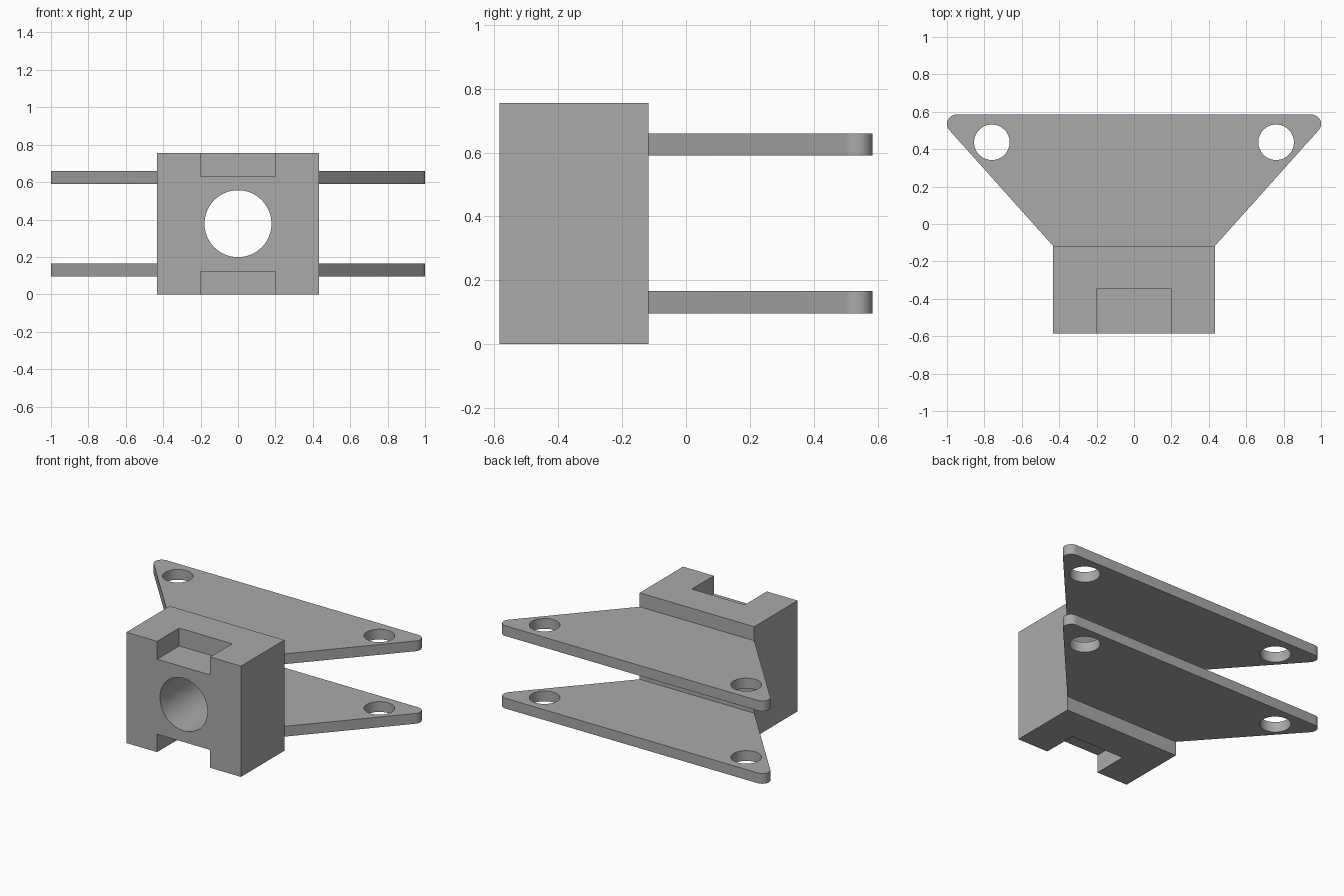
import bpy, bmesh, math
from mathutils import Matrix, Vector

if "Cube" in bpy.data.objects:
    bpy.data.objects.remove(bpy.data.objects["Cube"])

grey = bpy.data.materials.new("plain grey")
grey.use_nodes = True
colour = (0.4, 0.4, 0.4, 1)
grey.diffuse_color = colour
grey.node_tree.nodes["Principled BSDF"].inputs["Base Color"].default_value = colour


def make_object(name, bm):
    bmesh.ops.recalc_face_normals(bm, faces=bm.faces)
    mesh = bpy.data.meshes.new(name)
    bm.to_mesh(mesh)
    bm.free()
    mesh.materials.append(grey)
    obj = bpy.data.objects.new(name, mesh)
    bpy.context.collection.objects.link(obj)
    return obj


def box(name, low, high):
    low, high = Vector(low), Vector(high)
    bm = bmesh.new()
    bmesh.ops.create_cube(bm, size=1, matrix=Matrix.Translation((low + high) / 2)
                          @ Matrix.Diagonal((*(high - low), 1)))
    return make_object(name, bm)


def cylinder(name, centre, radius, depth, turn=0):
    bm = bmesh.new()
    bmesh.ops.create_cone(bm, cap_ends=True, segments=64, radius1=radius, radius2=radius,
                          depth=depth, matrix=Matrix.Translation(centre)
                          @ Matrix.Rotation(turn, 4, "X"))
    return make_object(name, bm)


def cut(target, cutters):
    bpy.context.view_layer.objects.active = target
    for cutter in cutters:
        cutter.hide_render = True
        mod = target.modifiers.new("cut", "BOOLEAN")
        mod.object, mod.operation, mod.solver = cutter, "DIFFERENCE", "EXACT"
        bpy.ops.object.modifier_apply(modifier=mod.name)
        bpy.data.objects.remove(cutter)


def smooth(obj):
    bpy.ops.object.select_all(action="DESELECT")
    obj.select_set(True)
    bpy.context.view_layer.objects.active = obj
    bpy.ops.object.shade_smooth_by_angle(angle=math.radians(30))


FRONT, JOINT, BACK, HEIGHT, HALF = -0.585, -0.118, 0.585, 0.755, 0.432

# Block with a round bore and a notch in its top and bottom front edges
block = box("block", (-HALF, FRONT, 0), (HALF, JOINT, HEIGHT))
cut(block, [
    cylinder("bore", (0, -0.35, HEIGHT / 2), 0.179, 1, math.pi / 2),
    box("top_notch", (-0.2, FRONT - 0.1, HEIGHT - 0.122), (0.2, -0.348, HEIGHT + 0.1)),
    box("bottom_notch", (-0.2, FRONT - 0.1, -0.1), (0.2, -0.348, 0.122)),
])
smooth(block)


# Flared plates with rounded outer corners and a bolt hole at each side
def flared_plate(name, low, thickness=0.07, radius=0.05):
    right = [(HALF, JOINT)]
    for i in range(13):
        a = math.radians(-42 + i * 132 / 12)
        right.append((1 - radius + radius * math.cos(a), BACK - radius + radius * math.sin(a)))
    outline = right + [(-x, y) for x, y in reversed(right)]
    bm = bmesh.new()
    face = bm.faces.new([bm.verts.new((x, y, low)) for x, y in outline])
    top = bmesh.ops.extrude_face_region(bm, geom=[face])["geom"]
    bmesh.ops.translate(bm, vec=(0, 0, thickness),
                        verts=[v for v in top if isinstance(v, bmesh.types.BMVert)])
    plate = make_object(name, bm)
    cut(plate, [cylinder("bolt_hole", (side * 0.76, 0.437, low), 0.095, 0.4)
                for side in (-1, 1)])
    smooth(plate)


flared_plate("lower_plate", 0.096)
flared_plate("upper_plate", 0.59)
